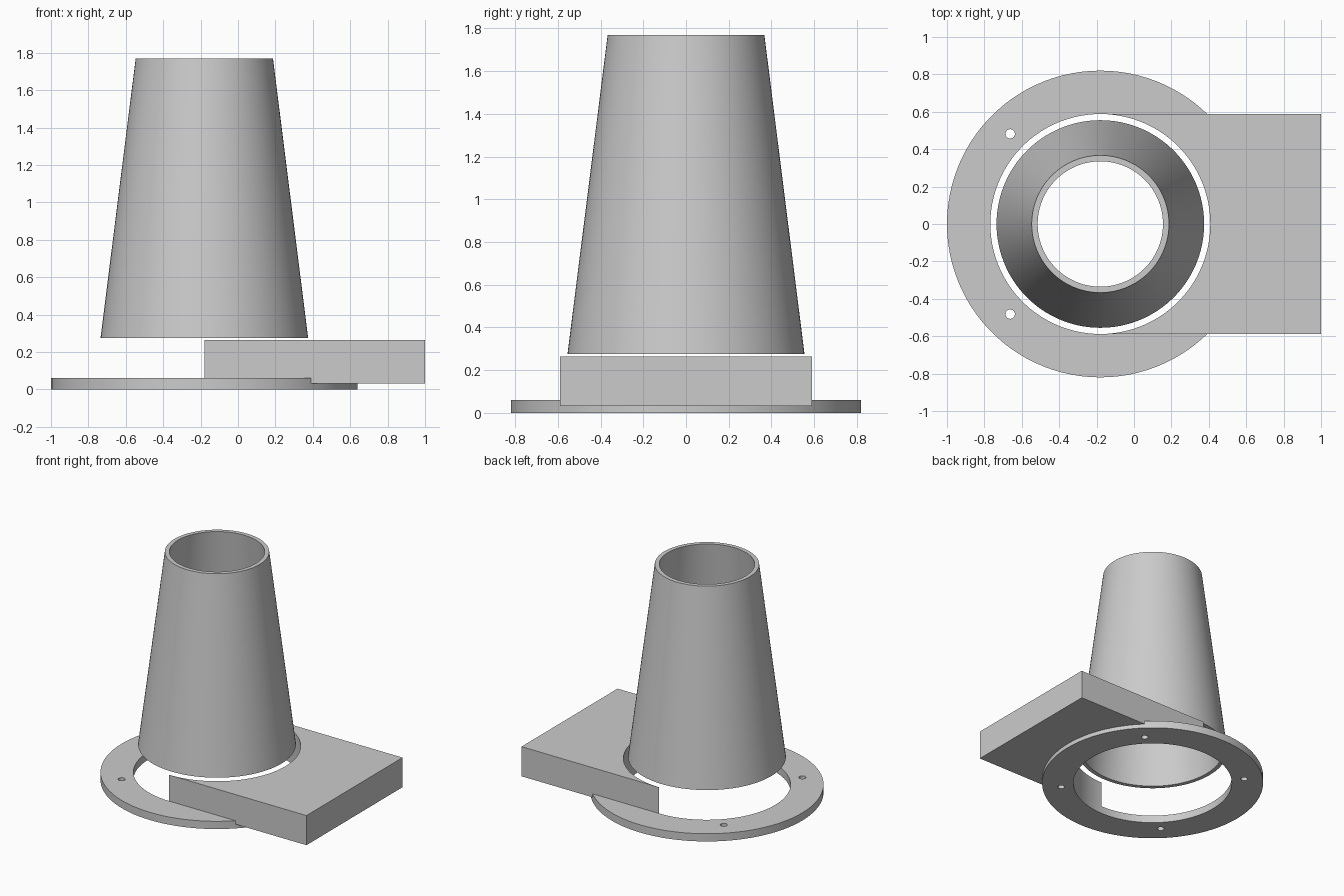
import bpy, bmesh
from math import cos, sin, pi, radians

cube = bpy.data.objects.get("Cube")
if cube:
    bpy.data.objects.remove(cube, do_unlink=True)

CX = -0.18        # shared axis of the ring and the cone
BORE = 0.588      # radius of the central opening
SEG = 100

grey = bpy.data.materials.new("plain grey")
grey.use_nodes = True
grey.diffuse_color = (0.6, 0.6, 0.6, 1)
grey.node_tree.nodes["Principled BSDF"].inputs["Base Color"].default_value = (0.6, 0.6, 0.6, 1)


def add_object(name, bm):
    bmesh.ops.recalc_face_normals(bm, faces=bm.faces[:])
    mesh = bpy.data.meshes.new(name)
    bm.to_mesh(mesh)
    bm.free()
    mesh.materials.append(grey)
    obj = bpy.data.objects.new(name, mesh)
    bpy.context.collection.objects.link(obj)
    return obj


def lathe(name, profile):
    """Revolve a closed (radius, height) profile around the shared axis."""
    bm = bmesh.new()
    rings = []
    for i in range(SEG):
        a = 2 * pi * i / SEG
        rings.append([bm.verts.new((CX + r * cos(a), r * sin(a), z)) for r, z in profile])
    n = len(profile)
    for i in range(SEG):
        p, q = rings[i], rings[(i + 1) % SEG]
        for j in range(n):
            k = (j + 1) % n
            bm.faces.new((p[j], q[j], q[k], p[k]))
    return add_object(name, bm)


def smooth(obj):
    bpy.ops.object.select_all(action='DESELECT')
    obj.select_set(True)
    bpy.context.view_layer.objects.active = obj
    bpy.ops.object.shade_smooth_by_angle(angle=radians(30))


# Tapered hollow tube, open at both ends
cone = lathe("tapered_tube", [(0.555, 0.275), (0.367, 1.77), (0.335, 1.77), (0.523, 0.275)])

# Flat mounting ring
ring = lathe("mounting_ring", [(BORE, 0), (0.82, 0), (0.82, 0.06), (BORE, 0.06)])

# Four screw holes through the ring
bm = bmesh.new()
for sx in (-1, 1):
    for sy in (-1, 1):
        made = bmesh.ops.create_cone(bm, cap_ends=True, segments=32, radius1=0.025,
                                     radius2=0.025, depth=0.3)
        bmesh.ops.translate(bm, verts=made["verts"], vec=(CX + sx * 0.482, sy * 0.482, 0.03))
cutter = add_object("screw_hole_cutter", bm)
cutter.hide_render = True
cut = ring.modifiers.new("screw_holes", 'BOOLEAN')
cut.operation = 'DIFFERENCE'
cut.solver = 'EXACT'
cut.object = cutter
bpy.context.view_layer.objects.active = ring
ring.select_set(True)
bpy.ops.object.modifier_apply(modifier=cut.name)
bpy.data.objects.remove(cutter, do_unlink=True)

# Side block with a half-round bite matching the ring opening
half = BORE + 0.001
outline = [(CX, -half), (1, -half), (1, half), (CX, half)]
for i in range(SEG // 2 + 1):
    a = pi / 2 - 2 * pi * i / SEG
    outline.append((CX + BORE * cos(a), BORE * sin(a)))
bm = bmesh.new()
base = bm.faces.new([bm.verts.new((x, y, 0.033)) for x, y in outline])
top = bmesh.ops.extrude_face_region(bm, geom=[base], use_keep_orig=True)
bmesh.ops.translate(bm, vec=(0, 0, 0.23),
                    verts=[v for v in top["geom"] if isinstance(v, bmesh.types.BMVert)])
block = add_object("side_block", bm)

for part in (cone, ring, block):
    smooth(part)
